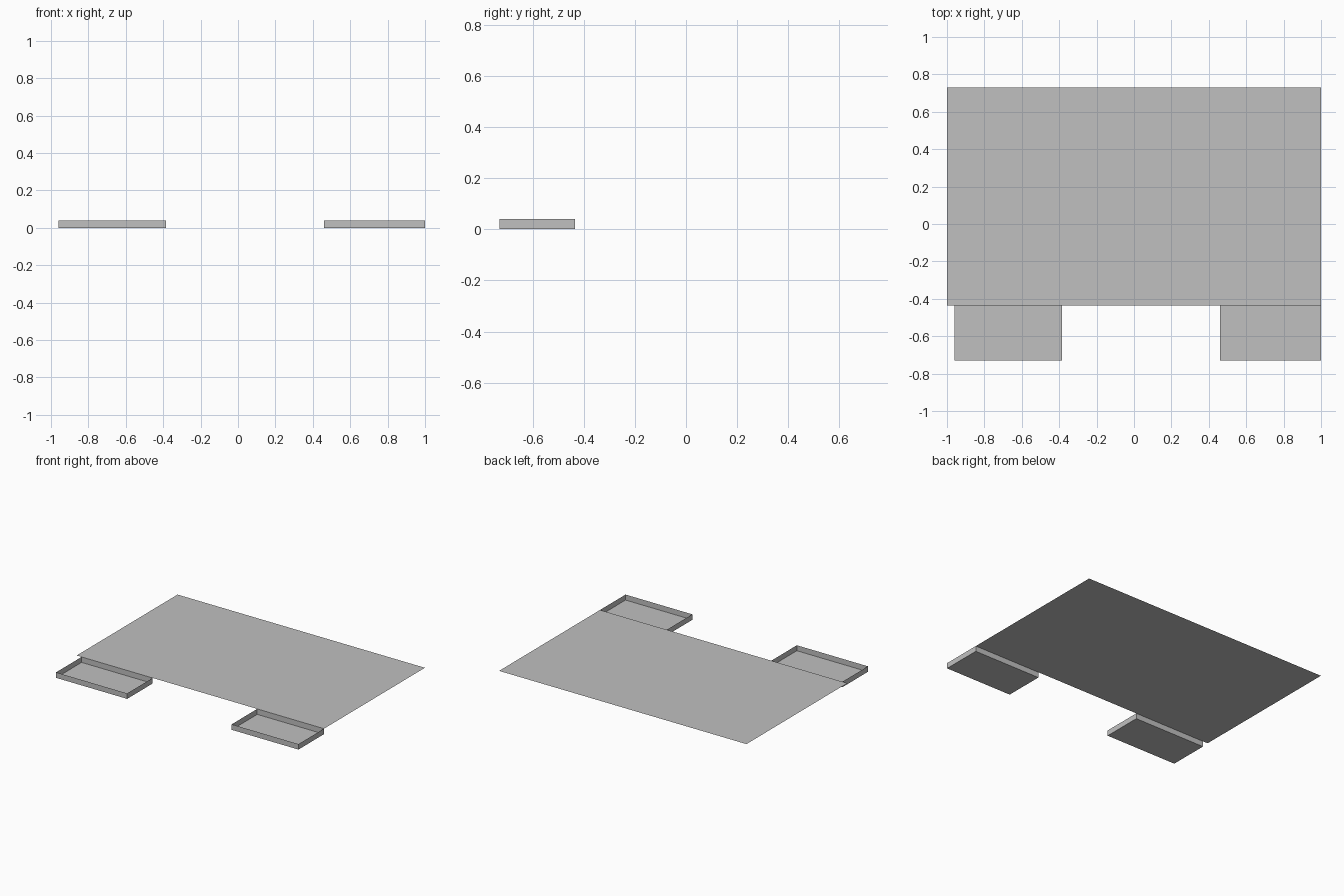
import bpy
import bmesh

if "Cube" in bpy.data.objects:
    bpy.data.objects.remove(bpy.data.objects["Cube"], do_unlink=True)

# One plain grey for everything
grey = bpy.data.materials.new("light grey")
grey.use_nodes = True
COLOR = (0.53, 0.53, 0.53, 1.0)
grey.diffuse_color = COLOR
grey.node_tree.nodes["Principled BSDF"].inputs["Base Color"].default_value = COLOR

TOP = 0.04        # height of the main sheet and of the tray rims
SEAM = -0.435     # where the trays meet the main sheet
FRONT = -0.73
BACK = 0.73


def make_sheet(name, x0, x1, y0, y1, z, wall=0.0):
    """Flat rectangular sheet; a wall height folds up a thin rim all round."""
    bm = bmesh.new()
    base = [bm.verts.new((x, y, z)) for x, y in
            ((x0, y0), (x1, y0), (x1, y1), (x0, y1))]
    bm.faces.new(base)
    if wall:
        rim = [bm.verts.new((v.co.x, v.co.y, z + wall)) for v in base]
        for i in range(4):
            j = (i + 1) % 4
            bm.faces.new((base[i], base[j], rim[j], rim[i]))
    mesh = bpy.data.meshes.new(name)
    bm.to_mesh(mesh)
    bm.free()
    mesh.materials.append(grey)
    obj = bpy.data.objects.new(name, mesh)
    bpy.context.collection.objects.link(obj)
    return obj


# Main flat sheet
make_sheet("main_sheet", -1.0, 1.0, SEAM, BACK, TOP)

# Shallow open trays along the front edge
for name, x0, x1 in (("right_tray", -0.96, -0.385), ("left_tray", 0.46, 1.0)):
    make_sheet(name, x0, x1, FRONT, SEAM, 0.0, wall=TOP)
